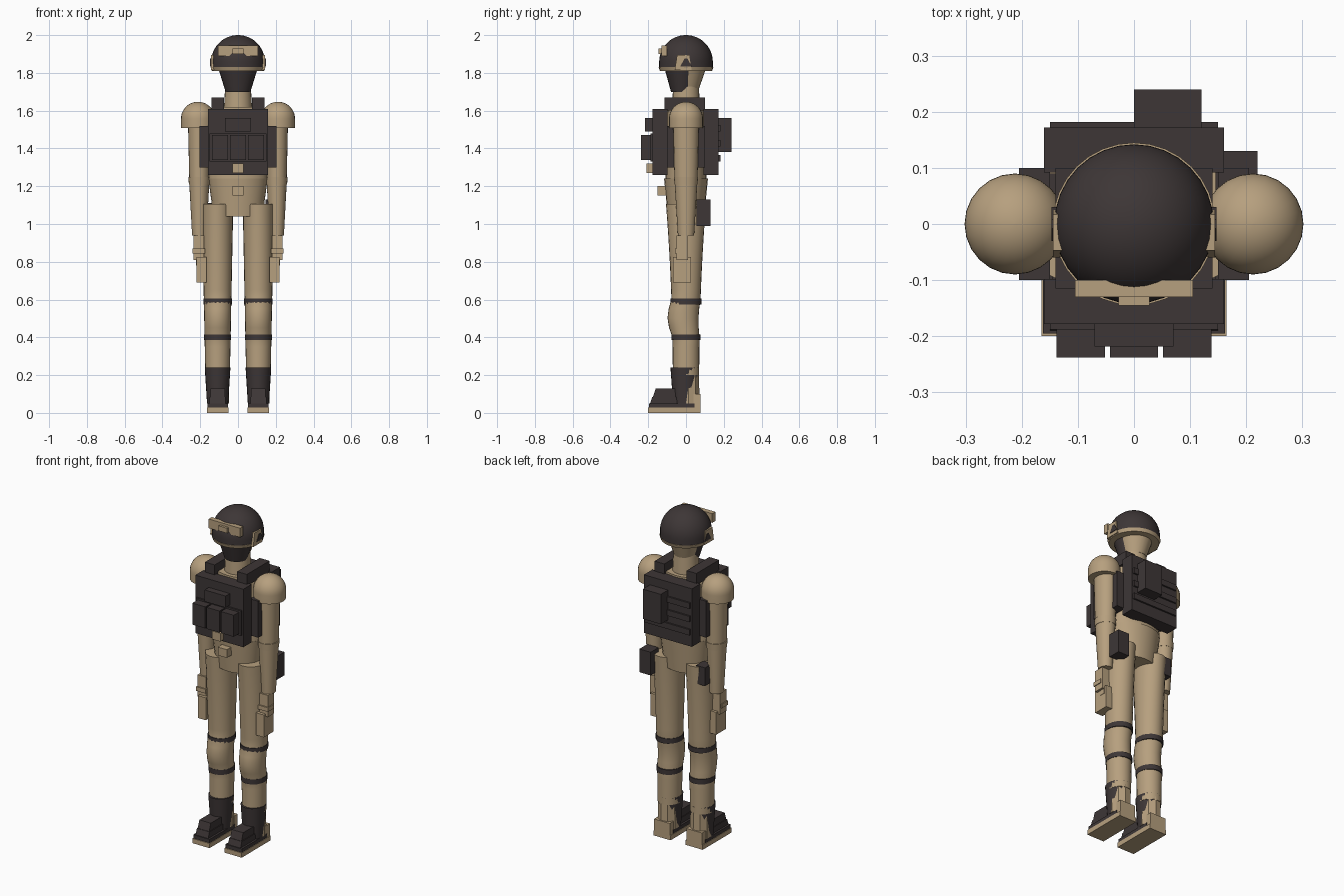
import bpy, bmesh
from math import sin, cos, pi, radians

cube = bpy.data.objects.get("Cube")
if cube:
    bpy.data.objects.remove(cube, do_unlink=True)


def material(name, red, green, blue):
    colour = (red, green, blue, 1)
    mat = bpy.data.materials.new(name)
    mat.use_nodes = True
    mat.diffuse_color = colour
    mat.node_tree.nodes["Principled BSDF"].inputs["Base Color"].default_value = colour
    return mat


tan = material("sand tan", .47, .35, .21)
dark = material("charcoal brown", .047, .037, .037)


def skin(name, mat, outlines, smooth):
    """Join equal outlines of points, from bottom to top, into a closed solid."""
    bm = bmesh.new()
    rings = [[bm.verts.new(point) for point in outline] for outline in outlines]
    for low, high in zip(rings, rings[1:]):
        for i in range(len(low)):
            bm.faces.new((low[i - 1], low[i], high[i], high[i - 1]))
    bm.faces.new(rings[0])
    bm.faces.new(rings[-1])
    bmesh.ops.recalc_face_normals(bm, faces=bm.faces)
    mesh = bpy.data.meshes.new(name)
    bm.to_mesh(mesh)
    bm.free()
    mesh.materials.append(mat)
    part = bpy.data.objects.new(name, mesh)
    bpy.context.collection.objects.link(part)
    if smooth:
        bpy.ops.object.select_all(action="DESELECT")
        part.select_set(True)
        bpy.context.view_layer.objects.active = part
        bpy.ops.object.shade_smooth_by_angle(angle=radians(35))


def ellipse(x, y, z, width, depth, sides):
    angles = [2 * pi * i / sides for i in range(sides)]
    return [(x + width * cos(a), y + depth * sin(a), z) for a in angles]


def box(name, mat, x, y, z, taper=0, side=1):
    """Box between two limits on each axis; a single x is a half width."""
    left, right = x if isinstance(x, tuple) else (-x, x)
    left, right = left * side, right * side
    front, back = y
    outlines = []
    for height, inset in zip(z, (0, taper)):
        near, far = front + inset, back - inset
        outlines.append([(left, near, height), (right, near, height),
                         (right, far, height), (left, far, height)])
    skin(name, mat, outlines, smooth=False)


def limb(name, mat, low, high, x=0, y=0, depth=1, sides=24):
    """Tapered elliptical tube between two (height, radius) ends."""
    outlines = [ellipse(x, y, z, r, r * depth, sides) for z, r in (low, high)]
    skin(name, mat, outlines, smooth=True)


def dome(name, mat, radius, z, skirt, x=0, steps=12):
    """Half ball with a straight skirt hanging below it."""
    outlines = [ellipse(x, 0, z - skirt, radius, radius, 2 * steps)]
    for i in range(steps):
        angle = pi / 2 * i / (steps - .8)
        ring = radius * cos(angle)
        outlines.append(ellipse(x, 0, z + radius * sin(angle), ring, ring, 2 * steps))
    skin(name, mat, outlines, smooth=True)


def leg(name, mat, x, bottom, top, knee, steps=18):
    """Leg that swells towards the hip and bulges forward at the knee."""
    outlines = []
    for i in range(steps + 1):
        t = i / steps
        z = bottom + t * (top - bottom)
        bulge = .016 * max(0, cos(min(pi / 2, abs(z - knee) * 16)))
        width = .065 + .018 * t
        depth = .07 + .036 * t * t + bulge / 2
        outlines.append(ellipse(x, -bulge, z, width, depth, 24))
    skin(name, mat, outlines, smooth=True)


# Torso, neck and head
limb("pelvis", tan, low=(1.04, .13), high=(1.24, .157), depth=.74)
limb("chest", tan, low=(1.24, .157), high=(1.62, .14), depth=.7)
limb("neck", tan, low=(1.6, .075), high=(1.73, .068))
limb("head", tan, low=(1.72, .065), high=(1.83, .1), depth=1.08)
limb("face_mask", dark, low=(1.7, .066), high=(1.83, .106), y=-.02, depth=.9)

# Helmet
dome("helmet", dark, radius=.142, z=1.858, skirt=.03, steps=16)
limb("helmet_rim", tan, low=(1.81, .138), high=(1.83, .145), sides=32)
box("helmet_mount", tan, x=.105, y=(-.13, -.1), z=(1.89, 1.945))
box("mount_block", tan, x=.028, y=(-.145, -.13), z=(1.9, 1.93))

# Plate carrier
vest_height = (1.26, 1.61)
vest_width = .16
front = -.178
back = .172
thickness = .08
box("front_plate", dark, vest_width, (front, front + thickness), vest_height)
box("back_plate", dark, vest_width, (back - thickness, back), vest_height)
box("chest_pouch", dark, x=.07, y=(front - .04, front), z=(1.49, 1.56))
box("pouch_backing", dark, x=.15, y=(front - .01, front), z=(1.33, 1.48))
for name, centre in (("right", -.095), ("middle", 0), ("left", .095)):
    box(name + "_magazine_pouch", dark, x=(centre - .043, centre + .043),
        y=(front - .06, front), z=(1.34, 1.47))
for row in range(3):
    low = 1.33 + row * thickness
    box("back_webbing", dark, vest_width - .01, (back, back + .01), (low, low + .035))
box("back_pouch", dark, x=(0, .12), y=(back, .24), z=(1.38, 1.56))
box("vest_buckle", tan, x=.028, y=(front - .03, front), z=(1.27, 1.32))
box("belt_buckle", tan, x=.03, y=(-.15, -.1), z=(1.15, 1.2))

# Hip pouches
box("left_hip_pouch", dark, x=(.145, .22), y=(.055, .13), z=(.99, 1.13))
box("right_hip_pouch", dark, x=(-.19, -.13), y=(.02, .09), z=(1, 1.11))

for name, side in (("right_", -1), ("left_", 1)):
    # Helmet ear pieces and vest sides
    box(name + "ear_plate", tan, x=(.12, .144), y=(-.06, .03), z=(1.815, 1.895),
        taper=.013, side=side)
    box(name + "ear_inset", dark, x=(.138, .147), y=(-.03, .03), z=(1.835, 1.875),
        taper=.022, side=side)
    box(name + "shoulder_strap", dark, x=(.075, .14), y=(-.115, .1), z=(1.6, 1.67), side=side)
    box(name + "side_panel", dark, x=(.15, .205), y=(-.1, .1), z=(1.3, 1.52), side=side)

    # Arm
    arm = side * .205
    wrist, elbow, shoulder = .94, 1.235, 1.557
    dome(name + "shoulder", tan, radius=.09, z=shoulder, skirt=.05, x=side * .212)
    limb(name + "upper_arm", tan, (elbow, .053), (shoulder, .06), arm, depth=1.15)
    limb(name + "elbow", tan, (elbow - .025, .055), (elbow + .015, .058), arm, depth=1.1)
    limb(name + "forearm", tan, (wrist, .038), (elbow, .054), arm, depth=1.13)

    # Gloved hand
    box(name + "palm", tan, x=(.18, .235), y=(-.05, .01), z=(.81, wrist), side=side)
    box(name + "knuckle_guard", tan, x=(.175, .24), y=(-.058, 0), z=(.845, .87), side=side)
    box(name + "fingers", tan, x=(.167, .22), y=(-.068, .026), z=(.69, .825), side=side)
    box(name + "thumb", tan, x=(.19, .222), y=(-.02, .01), z=(.78, .86), side=side)

    # Leg with straps around the knee
    foot = side * .108
    leg(name + "leg", tan, foot, bottom=.2, top=1.105, knee=.5)
    for label, height, radius in (("thigh", .59, .075), ("shin", .4, .071)):
        limb(name + label + "_strap", dark, (height - .015, radius), (height + .015, radius),
             foot, depth=1.1, sides=18)

    # Boot, with a faceted ankle guard poking through the back of its shaft
    limb(name + "boot_shaft", dark, (.05, .056), (.24, .068), foot, y=-.006, depth=1.12)
    limb(name + "ankle_guard", tan, (.05, .06), (.22, .058), foot, y=.012, sides=9)
    box(name + "sole", tan, x=(.05, .165), y=(-.2, .076), z=(0, .028), side=side)
    box(name + "heel", tan, x=(.055, .16), y=(.04, .076), z=(.02, .1), side=side)
    box(name + "welt", dark, x=(.053, .162), y=(-.195, .045), z=(.028, .05), side=side)
    box(name + "toe", dark, x=(.066, .15), y=(-.19, 0), z=(.05, .085), taper=.012, side=side)
    box(name + "instep", dark, x=(.07, .146), y=(-.175, 0), z=(.085, .13), taper=.015, side=side)
